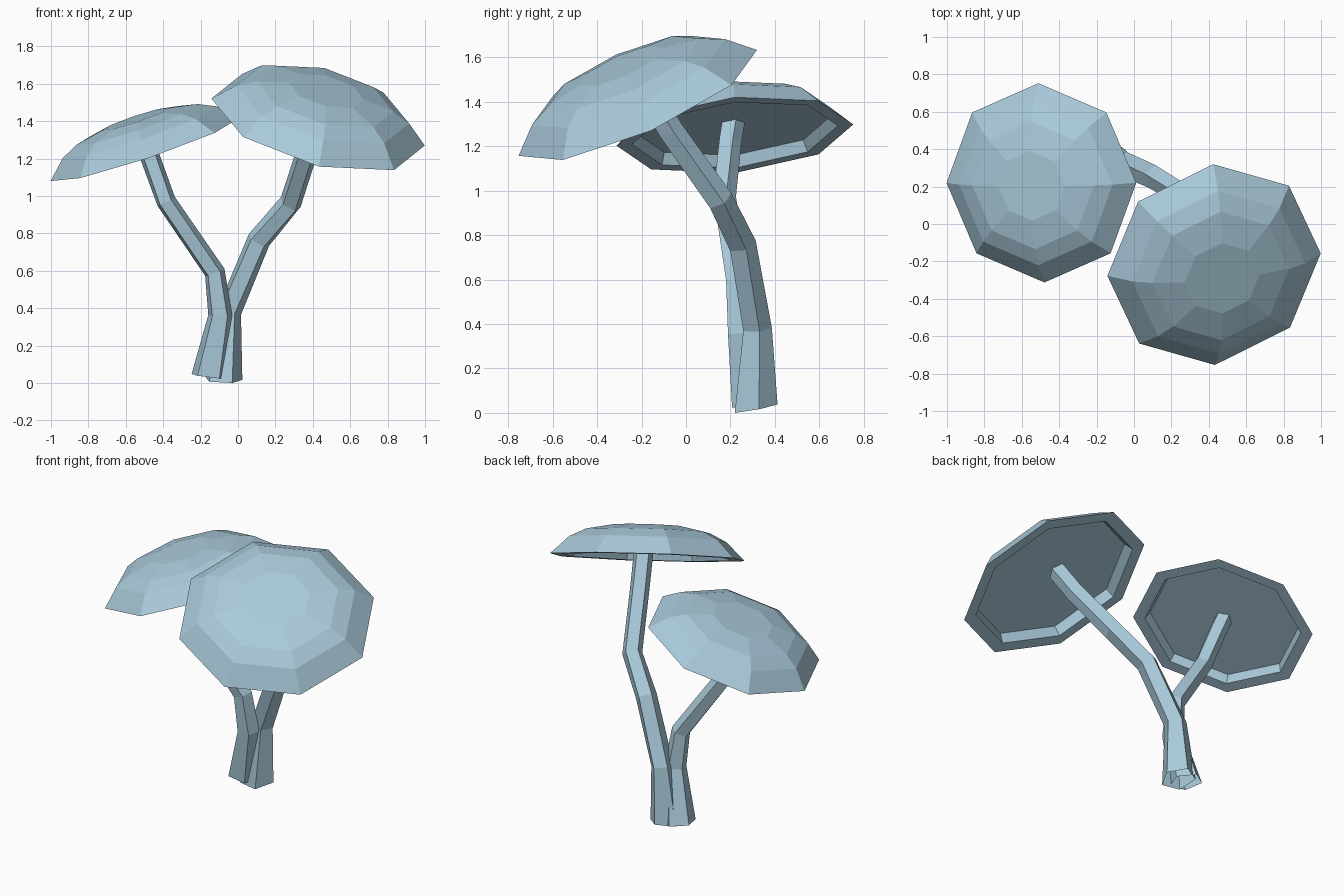
import bpy, math
from mathutils import Vector

if "Cube" in bpy.data.objects:
    bpy.data.objects.remove(bpy.data.objects["Cube"])

mat = bpy.data.materials.new("pale blue")
mat.diffuse_color = (0.40, 0.59, 0.70, 1)
mat.use_nodes = True
mat.node_tree.nodes["Principled BSDF"].inputs["Base Color"].default_value = mat.diffuse_color


def make_object(name, verts, faces):
    me = bpy.data.meshes.new(name)
    me.from_pydata(verts, [], faces)
    me.materials.append(mat)
    ob = bpy.data.objects.new(name, me)
    bpy.context.collection.objects.link(ob)
    return ob


def skin(name, rings, close_start=True):
    """Join equal-sized rings with quads and close the ends."""
    n = len(rings[0])
    verts = [v for r in rings for v in r]
    faces = [[len(verts) - n + i for i in range(n)]]
    if close_start:
        faces.append(list(range(n))[::-1])
    for k in range(len(rings) - 1):
        for i in range(n):
            j = (i + 1) % n
            faces.append((k * n + i, k * n + j, (k + 1) * n + j, (k + 1) * n + i))
    return make_object(name, verts, faces)


# cap profile (radius, height) from the recessed underside, round the rim, to the flat top
CAP = [(0.83, 0.10), (0.87, 0.0), (1.0, 0.0), (0.81, 0.18), (0.64, 0.262), (0.35, 0.318)]


def cap(name, centre, u, normal, radius):
    c, w = Vector(centre), Vector(normal).normalized()
    u = Vector(u)
    u = (u - w * u.dot(w)).normalized()
    v = w.cross(u)
    rings = []
    for r, h in CAP:
        rings.append([c + radius * (w * h + r * (u * math.cos(i * math.pi / 4) + v * math.sin(i * math.pi / 4)))
                      for i in range(8)])
    return skin(name, rings)


def stem(name, path, radii, start, base_slope, sides=5):
    """Faceted tube along a path, with an open, slightly slanted foot."""
    pts = [Vector(p) for p in path]
    rings = []
    for i, p in enumerate(pts):
        t = Vector((0, 0, 0))
        if i > 0:
            t += (p - pts[i - 1]).normalized()
        if i < len(pts) - 1:
            t += (pts[i + 1] - p).normalized()
        t.normalize()
        if i == 0:
            t = Vector((-base_slope[0], -base_slope[1], 1)).normalized()
        a = Vector((math.cos(start), math.sin(start), 0))
        a = (a - t * a.dot(t)).normalized()
        b = t.cross(a)
        ring = []
        for k in range(sides):
            ang = 2 * math.pi * k / sides
            q = p + radii[i] * (a * math.cos(ang) + b * math.sin(ang))
            q.z = max(q.z, 0)
            ring.append(q)
        rings.append(ring)
    return skin(name, rings, close_start=False)


# two tilted caps
cap("left_cap", (-0.495, 0.22, 1.25), (1.01, 0, 0.34), (-0.336, -0.10, 1), 0.535)
cap("right_cap", (0.428, -0.217, 1.395), (1.14, 0.12, -0.25), (0.266, -0.442, 1), 0.587)

# two bent stems growing from one base
stem("left_stem",
     [(-0.155, 0.29, 0.035), (-0.095, 0.245, 0.36), (-0.125, 0.23, 0.59),
      (-0.385, 0.17, 0.97), (-0.475, 0.195, 1.22), (-0.51, 0.21, 1.315)],
     [0.10, 0.068, 0.058, 0.055, 0.055, 0.055], math.radians(160), (-0.12, 0.05))
stem("right_stem",
     [(-0.08, 0.31, 0.018), (-0.05, 0.318, 0.38), (0.11, 0.25, 0.76),
      (0.28, 0.15, 0.96), (0.38, -0.07, 1.27), (0.43, -0.18, 1.45)],
     [0.105, 0.069, 0.066, 0.062, 0.06, 0.06], math.radians(10), (-0.05, 0.2))
